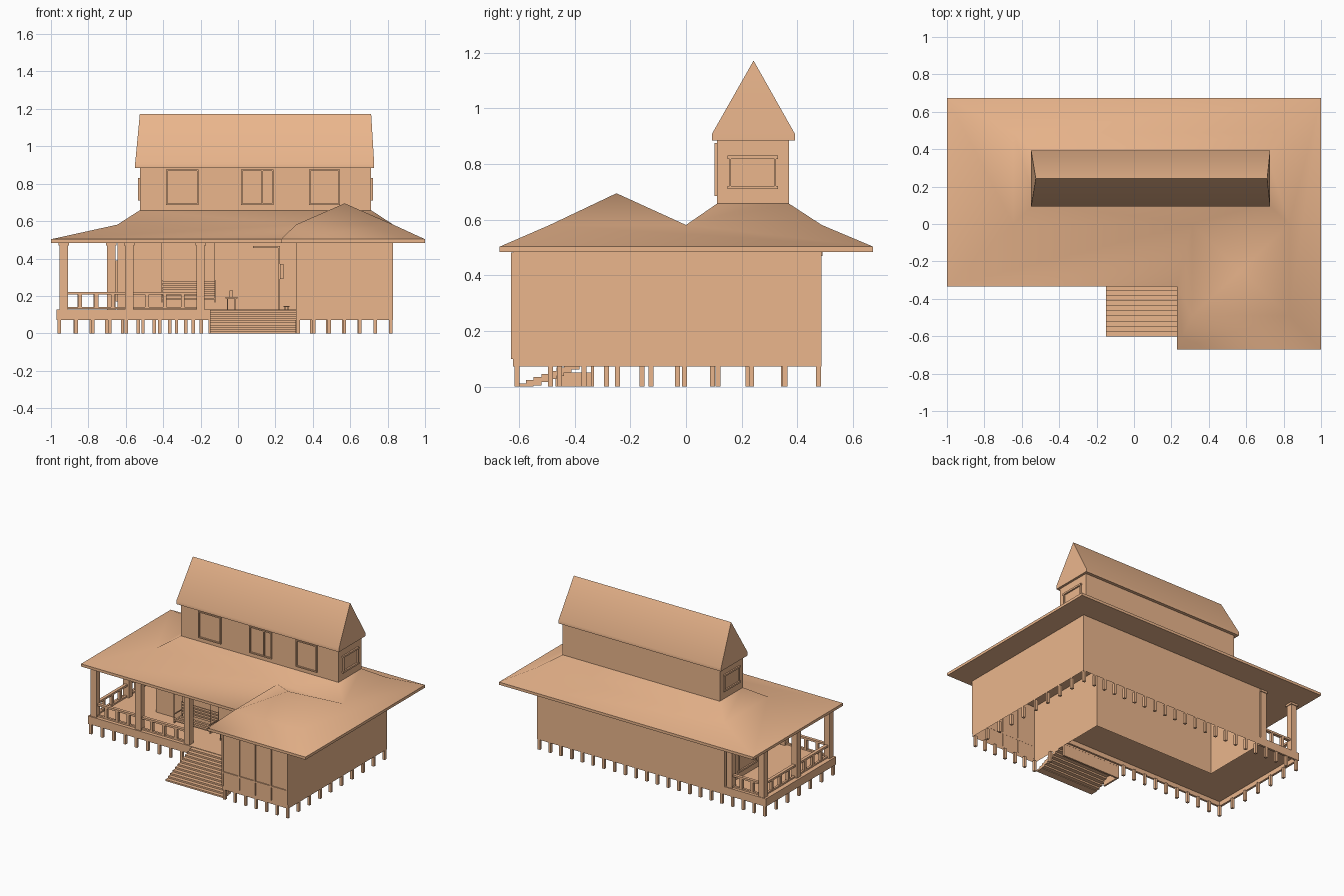
import bpy, bmesh, math
from mathutils import Vector

if "Cube" in bpy.data.objects:
    bpy.data.objects.remove(bpy.data.objects["Cube"])

# Warm timber colour shared by every part
WOOD = bpy.data.materials.new("warm_timber")
WOOD.diffuse_color = (.83, .468, .265, 1)
WOOD.use_nodes = True
WOOD.node_tree.nodes["Principled BSDF"].inputs["Base Color"].default_value = WOOD.diffuse_color


def finish(name, bm, smooth=0, fix=True):
    if fix:
        bmesh.ops.recalc_face_normals(bm, faces=bm.faces)
    me = bpy.data.meshes.new(name)
    bm.to_mesh(me)
    bm.free()
    me.materials.append(WOOD)
    ob = bpy.data.objects.new(name, me)
    bpy.context.collection.objects.link(ob)
    if smooth:
        bpy.context.view_layer.objects.active = ob
        ob.select_set(True)
        bpy.ops.object.shade_smooth_by_angle(angle=math.radians(smooth))
        ob.select_set(False)
    return ob


def boxes(name, items):
    """One object from many (x0, x1, y0, y1, z0, z1) boxes."""
    bm = bmesh.new()
    for x0, x1, y0, y1, z0, z1 in items:
        for v in bmesh.ops.create_cube(bm, size=1)["verts"]:
            v.co = ((x0 + x1) / 2 + v.co.x * (x1 - x0),
                    (y0 + y1) / 2 + v.co.y * (y1 - y0),
                    (z0 + z1) / 2 + v.co.z * (z1 - z0))
    return finish(name, bm, fix=False)


def prism(name, pts, z0, z1, caps=True):
    bm = bmesh.new()
    lo = [bm.verts.new((x, y, z0)) for x, y in pts]
    hi = [bm.verts.new((x, y, z1)) for x, y in pts]
    n = len(pts)
    for i in range(n):
        bm.faces.new((lo[i], lo[(i + 1) % n], hi[(i + 1) % n], hi[i]))
    if caps:
        bm.faces.new(lo[::-1])
        bm.faces.new(hi)
    return finish(name, bm, fix=caps)


def frame_y(x0, x1, z0, z1, y0, y1, t=0.012):
    """Frame bars on a wall facing y."""
    return [(x0, x0 + t, y0, y1, z0, z1), (x1 - t, x1, y0, y1, z0, z1),
            (x0, x1, y0, y1, z0, z0 + t), (x0, x1, y0, y1, z1 - t, z1)]


def frame_x(y0, y1, z0, z1, x0, x1, t=0.012):
    return [(x0, x1, y0 + .006, y0 + t, z0, z1), (x0, x1, y1 - t, y1 - .006, z0, z1),
            (x0, x1, y0, y1, z0, z0 + t), (x0, x1, y0, y1, z1 - t, z1)]


# Main roof and wing pyramid as one skin: L-shaped eave, break line, lantern base
bm = bmesh.new()
eave = [(-1, -.335), (.23, -.335), (.23, -.67), (1, -.67), (1, .673), (-1, .673)]
brk = [(-.645, 0), (.31, 0), (.31, -.49), (.83, -.49), (.83, .488), (-.645, .488)]
top = [(-.525, .112), (.712, .112), (.712, .37), (-.525, .37)]
U = [bm.verts.new((x, y, .484)) for x, y in eave]
E = [bm.verts.new((x, y, .503)) for x, y in eave]
B = [bm.verts.new((x, y, .581)) for x, y in brk]
T = [bm.verts.new((x, y, .658)) for x, y in top]
K = bm.verts.new((.83, 0, .581))
P = bm.verts.new((.57, -.25, .695))
for i in range(6):
    j = (i + 1) % 6
    bm.faces.new((U[i], U[j], E[j], E[i]))
    if i == 3:
        bm.faces.new((E[3], E[4], B[4], K, B[3]))
    else:
        bm.faces.new((E[i], E[j], B[j], B[i]))
bm.faces.new(U[::-1])
for f in ((B[1], B[2], P), (B[2], B[3], P), (B[3], K, P), (K, B[1], P),
          (B[0], B[1], K, T[1], T[0]), (K, B[4], T[2], T[1]),
          (B[4], B[5], T[3], T[2]), (B[5], B[0], T[0], T[3]), T):
    bm.faces.new(f)
finish("main_roof", bm, smooth=57)

# Lantern: walls and steep roof with slightly raked ends
boxes("lantern_walls", [(-.525, .712, .112, .37, .65, .888)])
bm = bmesh.new()
low, mid = [[bm.verts.new((x, y, z)) for x, y in ((-.55, .093), (.728, .093), (.728, .392), (-.55, .392))]
            for z in (.885, .908)]
r0, r1 = bm.verts.new((-.525, .243, 1.172)), bm.verts.new((.712, .243, 1.172))
for i in range(4):
    j = (i + 1) % 4
    bm.faces.new((low[i], low[j], mid[j], mid[i]))
bm.faces.new(low[::-1])
for f in ((mid[0], mid[1], r1, r0), (mid[1], mid[2], r1), (mid[2], mid[3], r0, r1), (mid[3], mid[0], r0)):
    bm.faces.new(f)
finish("lantern_roof", bm, smooth=30)

# Lantern windows
wins = []
for a, b in ((-.385, -.21), (.015, .19), (.38, .545)):
    wins += frame_y(a, b, .685, .875, .103, .113, .008)
wins.append((.125, .133, .103, .113, .685, .875))
for x in (-.535, .711):
    wins += frame_x(.15, .33, .71, .83, x, x + .012)
boxes("lantern_window_frames", wins)

# House walls, open below
prism("house_walls", [(-.645, 0), (.31, 0), (.31, -.622), (.83, -.622), (.83, .488), (-.645, .488)],
      .072, .484, caps=False)

# Wing front battens
battens = [(x - .006, x + .006, -.629, -.621, .1, .482) for x in (.317, .445, .57, .695, .823)]
battens.append((.311, .829, -.629, -.621, .19, .202))
boxes("wing_battens", battens)

# Porch deck wrapping round the left end, with an edge board hanging below
deck = [(-.97, -.3), (.31, -.3), (.31, 0), (-.645, 0), (-.645, .488), (-.97, .488)]
prism("porch_deck", deck, .105, .128)
boxes("deck_edge_boards", [(-.97, .31, -.3, -.285, .072, .11), (-.97, -.955, -.285, .488, .072, .11),
                           (-.955, -.645, .473, .488, .072, .11)])

# Entry stairs: open treads, side panel and back board
N = 11
rise, run = .125 / N, .3 / N
boxes("stairs", [(-.15, .31, -.602 + i * run, min(-.3, -.602 + (i + 2) * run),
                  max(0, (i - .6) * rise), (i + 1) * rise) for i in range(N)])
boxes("stair_supports", [(-.15, -.138, -.47, -.33, 0, .05), (-.15, .31, -.342, -.33, 0, .1)])

# Foundation piles along the perimeter, closer together along x
piles = []
route = [(-.15, -.285), (-.955, -.285), (-.955, .477), (.817, .477), (.817, -.608), (.322, -.608), (.322, -.3)]
for a, b in zip(route, route[1:]):
    a, b = Vector(a), Vector(b)
    n = max(1, round((b - a).length / (.085 if a.y == b.y else .127)))
    for i in range(n):
        p = a.lerp(b, i / n)
        piles.append((p.x - .009, p.x + .009, p.y - .009, p.y + .009, 0, .075))
boxes("foundation_piles", piles)

# Porch posts with caps
FX, LY = (-.932, -.582, -.2), (-.27, .095, .462)
spots = [(x, LY[0]) for x in FX] + [(FX[0], y) for y in LY[1:]] + [(-.678, LY[2])]
posts = []
for x, y in spots:
    for r, z0, z1 in ((.022, .12, .485), (.028, .47, .485)):
        posts.append((x - r, x + r, y - r, y + r, z0, z1))
boxes("porch_posts", posts)

# Railings
rails = []
spans = [((FX[0], LY[0]), (FX[1], LY[0])), ((FX[1], LY[0]), (FX[2], LY[0])),
         ((FX[0], LY[0]), (FX[0], LY[1])), ((FX[0], LY[1]), (FX[0], LY[2])),
         ((FX[0], LY[2]), (-.678, LY[2]))]
for (x0, y0), (x1, y1) in spans:
    for z0, z1, r in ((.208, .222, .011), (.13, .141, .008)):
        rails.append((x0 - r, x1 + r, y0 - r, y1 + r, z0, z1))
    n = round((abs(x1 - x0) + abs(y1 - y0)) / .088)
    for i in range(1, n):
        x, y = x0 + (x1 - x0) * i / n, y0 + (y1 - y0) * i / n
        rails.append((x - .01, x + .01, y - .01, y + .01, .135, .212))
boxes("porch_railing", rails)

# Porch swing: slatted seat and back on thin chains
swing = [(-.41, -.12, -.05, -.042, .2 + i * .022, .214 + i * .022) for i in range(4)]
swing += [(-.41, -.12, -.14 + i * .022, -.124 + i * .022, .18, .188) for i in range(4)]
for x in (-.41, -.126):
    swing += [(x, x + .006, -.14, -.042, .165, .18), (x, x + .006, -.05, -.04, .165, .285),
              (x, x + .006, -.14, -.042, .225, .232), (x, x + .006, -.14, -.134, .165, .23)]
    swing += [(x + .001, x + .004, y, y + .003, .23, .485) for y in (-.138, -.047)]
boxes("porch_swing", swing)

# Side table with a small jar, and a low stool
table = [(-.068, -.004, -.12, -.056, .186, .193), (-.045, -.028, -.096, -.08, .193, .228)]
for x in (-.06, -.018):
    for y in (-.118, -.064):
        table.append((x, x + .006, y, y + .006, .128, .188))
boxes("side_table", table)
boxes("low_stool", [(.243, .275, -.14, -.1, .14, .147), (.249, .254, -.125, -.115, .128, .14),
                    (.264, .269, -.125, -.115, .128, .14)])

# Door surround, wall lamp and side window
boxes("door_frame", [(.08, .225, -.012, 0, .455, .467), (.213, .225, -.012, 0, .128, .455)])
boxes("wall_lamp", [(.225, .243, -.03, 0, .29, .37)])
boxes("side_window", frame_x(.13, .34, .17, .39, -.655, -.645))
